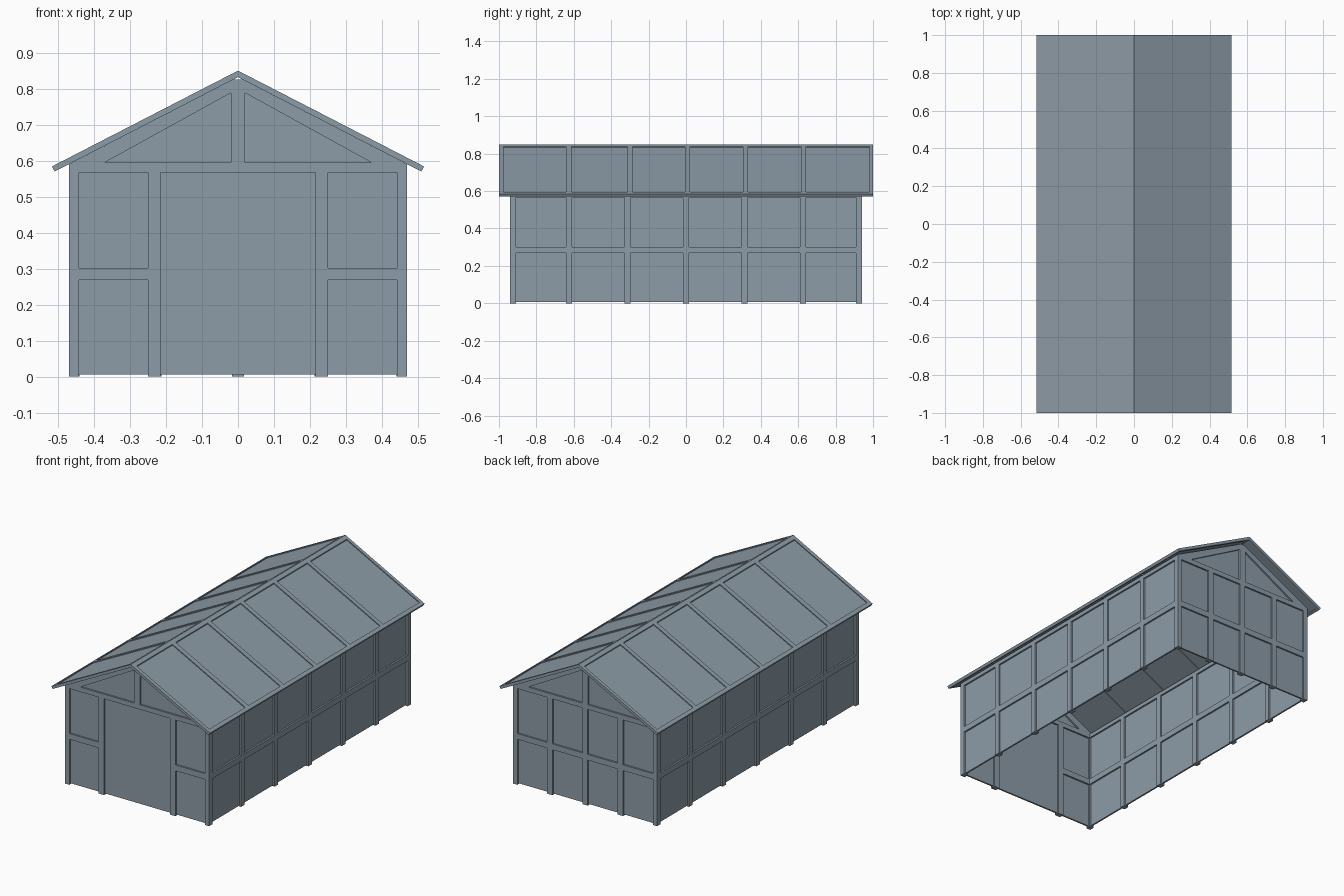
import bpy, bmesh

if "Cube" in bpy.data.objects:
    bpy.data.objects.remove(bpy.data.objects["Cube"])

paint = bpy.data.materials.new("slate grey")
paint.diffuse_color = (0.27, 0.335, 0.39, 1)
paint.use_nodes = True
paint.node_tree.nodes["Principled BSDF"].inputs["Base Color"].default_value = paint.diffuse_color

RIDGE, SLOPE, THICK = 0.85, 0.515, 0.018      # roof top line and slab depth
W, L, D = 0.47, 0.94, 0.03                    # half width, half length, post depth
SHEET = (0.010, 0.020)                        # sheet depth range inside the posts
BASE, EAVE, LEDGE = 0.006, 0.567, 0.595       # sheet bottom, beam bottom, beam top


def under(x):
    """Height of the roof underside."""
    return RIDGE - THICK - SLOPE * abs(x)


def prism(bm, pts, y0, y1):
    """Extrude an x-z outline from y0 to y1."""
    a = [bm.verts.new((x, y0, z)) for x, z in pts]
    b = [bm.verts.new((x, y1, z)) for x, z in pts]
    n = len(pts)
    bm.faces.new(a)
    bm.faces.new(b[::-1])
    for i in range(n):
        j = (i + 1) % n
        bm.faces.new((a[i], b[i], b[j], a[j]))


def box(bm, x0, x1, y0, y1, z0, z1):
    prism(bm, [(x0, z0), (x1, z0), (x1, z1), (x0, z1)], y0, y1)


def finish(bm, name):
    bmesh.ops.recalc_face_normals(bm, faces=bm.faces)
    me = bpy.data.meshes.new(name)
    bm.to_mesh(me)
    bm.free()
    me.materials.append(paint)
    bpy.context.collection.objects.link(bpy.data.objects.new(name, me))


def end_wall(name, side, posts, rails):
    """Gable wall; side is -1 for front, 1 for back."""
    outer, inner = side * L, side * (L - D)
    bm = bmesh.new()
    for x0, x1 in posts:
        box(bm, x0, x1, outer, inner, 0, EAVE)
    for x0, x1 in rails:
        box(bm, x0, x1, outer, inner, 0.268, 0.302)
    # tie beam, king post and rafters
    prism(bm, [(-W, EAVE), (W, EAVE), (W, under(W)), (W - 0.01, LEDGE),
               (0.01 - W, LEDGE), (-W, under(W))], outer, inner)
    prism(bm, [(-0.02, LEDGE), (0.02, LEDGE), (0.02, under(0.02)),
               (0.014, 0.825), (-0.014, 0.825), (-0.02, under(0.02))], outer, inner)
    for s in (-1, 1):
        prism(bm, [(s * 0.02, 0.788), (s * 0.37, LEDGE), (s * 0.46, LEDGE),
                   (s * 0.02, under(0.02))], outer, inner)
    finish(bm, name + "_frame")

    bm = bmesh.new()
    w = W - 0.01
    prism(bm, [(-w, BASE), (w, BASE), (w, under(w) - 0.004), (0.012, 0.82),
               (-0.012, 0.82), (-w, under(w) - 0.004)],
          side * (L - SHEET[0]), side * (L - SHEET[1]))
    finish(bm, name + "_sheet")


corners = [(-W, -0.442), (0.442, W)]
end_wall("front_wall", -1, corners + [(-0.25, -0.215), (0.215, 0.25)],
         [(-0.442, -0.25), (0.25, 0.442)])
end_wall("back_wall", 1,
         corners + [(c - 0.017, c + 0.017) for c in (-0.23, 0, 0.23)],
         [(-0.442, 0.442)])

# Long side walls
for s, name in ((-1, "left_wall"), (1, "right_wall")):
    bm = bmesh.new()
    for i in range(-2, 3):
        y = i * 0.313
        box(bm, s * W, s * (W - D), y - 0.016, y + 0.016, 0, EAVE)
    box(bm, s * W, s * (W - D), D - L, L - D, 0.268, 0.302)
    box(bm, s * W, s * (W - D), D - L, L - D, EAVE, under(W))
    finish(bm, name + "_frame")
    bm = bmesh.new()
    box(bm, s * (W - SHEET[0]), s * (W - SHEET[1]), 0.01 - L, L - 0.01, BASE, 0.58)
    finish(bm, name + "_sheet")


def slab(bm, s, x0, x1, y0, y1, top=0.0, bottom=THICK, bevel=0.0):
    """Strip lying along one roof slope."""
    z = lambda x: RIDGE - SLOPE * x
    xb = x1 - bevel
    prism(bm, [(s * x0, z(x0) - top), (s * x1, z(x1) - top),
               (s * xb, z(xb) - bottom), (s * x0, z(x0) - bottom)], y0, y1)


# Roof slopes
RIBS = [(-1, -0.977), (-0.642, -0.612), (-0.314, -0.285), (-0.006, 0.022),
        (0.304, 0.332), (0.615, 0.642), (0.98, 1)]
for s, name in ((-1, "left_roof"), (1, "right_roof")):
    bm = bmesh.new()
    slab(bm, s, 0, 0.022, -1, 1)
    slab(bm, s, 0.497, 0.517, -1, 1, bevel=0.008)
    for y0, y1 in RIBS:
        slab(bm, s, 0.022, 0.497, y0, y1)
    finish(bm, name + "_frame")
    bm = bmesh.new()
    slab(bm, s, 0.01, 0.505, -0.99, 0.99, 0.006, 0.012)
    finish(bm, name + "_sheet")
